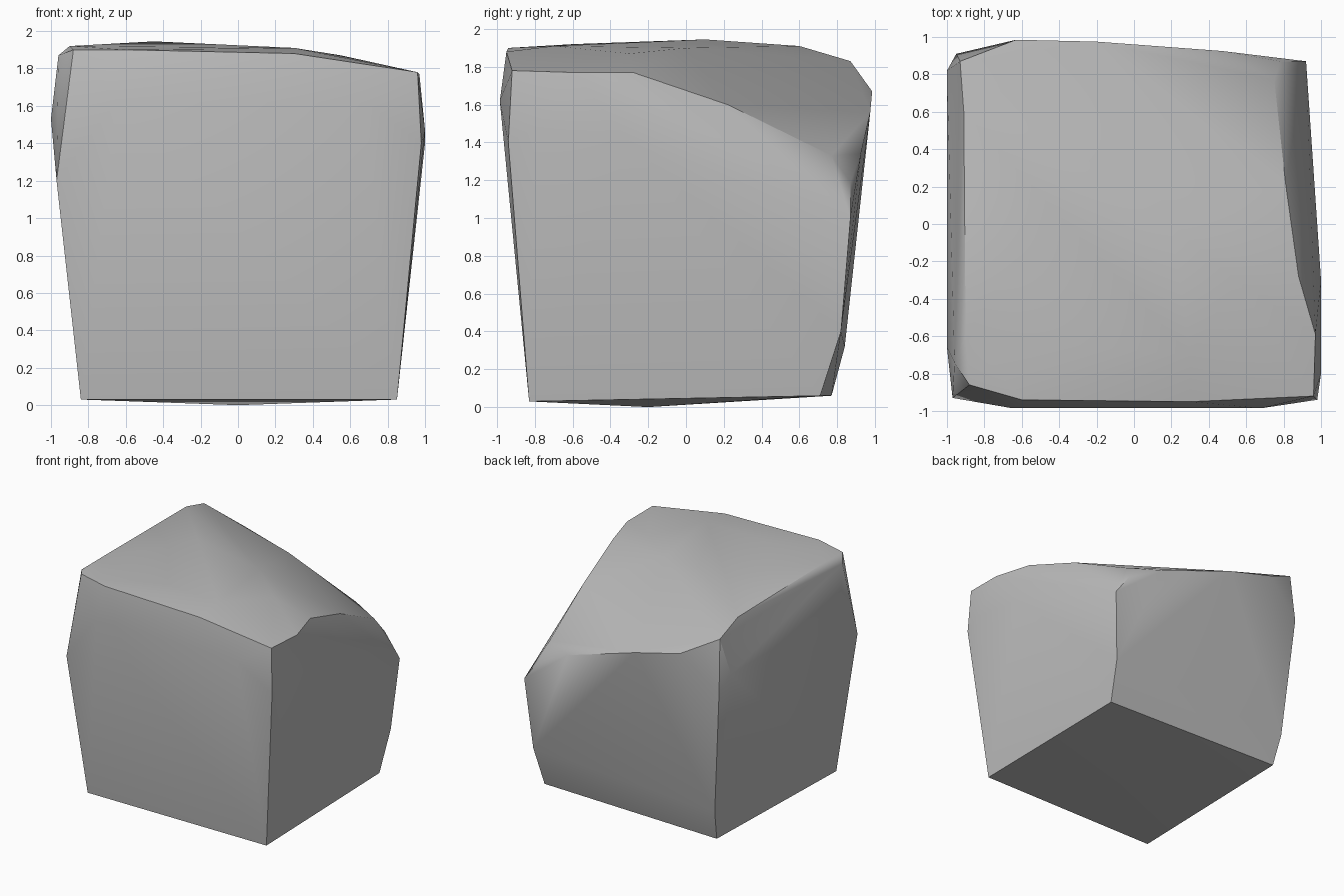
import bpy
import bmesh

default = bpy.data.objects.get("Cube")
if default:
    bpy.data.objects.remove(default, do_unlink=True)

# Stone colour
stone = bpy.data.materials.new("stone grey")
stone.use_nodes = True
grey = (0.5, 0.5, 0.5, 1)
stone.diffuse_color = grey
stone.node_tree.nodes["Principled BSDF"].inputs["Base Color"].default_value = grey

# Corner points of the rough block, grouped by region
foot = [(-.84, -.83, .03), (.85, -.83, .03), (.84, .71, .06), (-.83, .77, .06), (0, -.2, 0)]
back_wall = [(-.86, .84, .32), (.87, .82, .4), (.92, .87, 1), (-.95, .91, 1.4)]
side_bulge = [(-1, -.66, 1.53), (-1, .82, 1.53), (1, -.8, 1.47), (1, -.3, 1.4)]
front_bulge = [(-.65, -.985, 1.62), (.68, -.985, 1.62), (.98, -.94, 1.4), (-.97, -.93, 1.2)]
rear_rim = [(-.93, .87, 1.83), (-.63, .985, 1.67), (-.2, .975, 1.56), (.47, .925, 1.34), (.78, .87, 1.19)]
right_rim = [(.96, -.92, 1.78), (.97, -.59, 1.77), (.88, -.28, 1.77), (.81, .22, 1.6), (.75, .77, 1.33)]
front_rim = [(-.96, -.74, 1.87), (-.88, -.86, 1.9), (-.6, -.94, 1.9), (.3, -.95, 1.88)]
crown = [(-.91, .6, 1.91), (-.9, -.6, 1.92), (-.45, .1, 1.945), (.2, 0, 1.9), (.3, -.7, 1.91), (.55, -.3, 1.87)]

# Wrap the corners in a convex skin
bm = bmesh.new()
for group in (foot, back_wall, side_bulge, front_bulge, rear_rim, right_rim, front_rim, crown):
    for corner in group:
        bm.verts.new(corner)
hull = bmesh.ops.convex_hull(bm, input=bm.verts)
bmesh.ops.delete(bm, geom=[v for v in bm.verts if not v.link_faces], context="VERTS")
bmesh.ops.recalc_face_normals(bm, faces=bm.faces)

mesh = bpy.data.meshes.new("stone_block")
bm.to_mesh(mesh)
bm.free()
mesh.materials.append(stone)
block = bpy.data.objects.new("stone_block", mesh)
bpy.context.collection.objects.link(block)

# Soft faces with crisp main edges
bpy.ops.object.select_all(action="DESELECT")
block.select_set(True)
bpy.context.view_layer.objects.active = block
bpy.ops.object.shade_smooth_by_angle(angle=.6)
